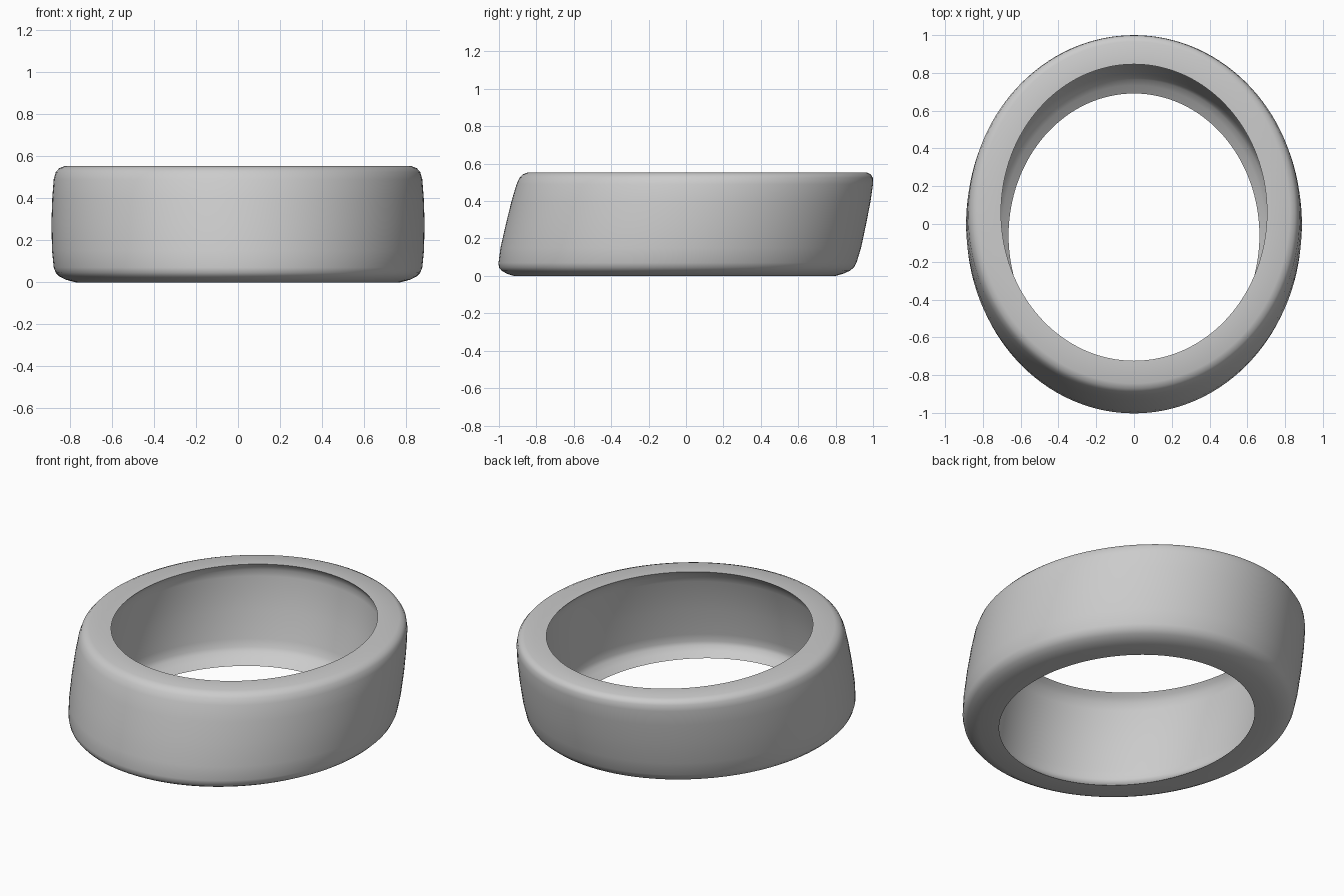
import bpy, bmesh, math

SEGMENTS = 128

# Remove the default cube
cube = bpy.data.objects.get("Cube")
if cube:
    bpy.data.objects.remove(cube, do_unlink=True)

# Cross-section stations around the band: (height, x radius, y radius)
outer = [(0, .775, .86), (.012, .82, .90), (.027, .85, .93), (.045, .868, .949),
         (.07, .878, .957), (.15, .886, .964), (.28, .889, .963), (.4, .885, .96),
         (.49, .878, .953), (.525, .868, .944), (.543, .852, .93), (.554, .825, .905)]
inner = [(.554, .704, .785), (.535, .721, .803), (.51, .734, .818), (.47, .741, .827),
         (.28, .743, .831), (.12, .742, .83), (.075, .738, .826), (.053, .727, .816),
         (.028, .7, .789), (0, .664, .752)]


def lean(z):
    """Backward offset of the slanted band at a given height."""
    return 0.22 * (z - 0.277)


# Band: loft elliptical rings around the closed cross-section
bm = bmesh.new()
rings = []
for z, rx, ry in outer + inner:
    ring = []
    for i in range(SEGMENTS):
        a = math.tau * i / SEGMENTS
        ring.append(bm.verts.new((rx * math.cos(a), lean(z) + ry * math.sin(a), z)))
    rings.append(ring)
for k, ring in enumerate(rings):
    above = rings[(k + 1) % len(rings)]
    for i in range(SEGMENTS):
        j = (i + 1) % SEGMENTS
        bm.faces.new((ring[i], ring[j], above[j], above[i]))
bmesh.ops.recalc_face_normals(bm, faces=bm.faces)
mesh = bpy.data.meshes.new("oval_band")
bm.to_mesh(mesh)
bm.free()
band = bpy.data.objects.new("oval_band", mesh)
bpy.context.collection.objects.link(band)

# Plain grey material
grey = bpy.data.materials.new("plain_grey")
grey.use_nodes = True
colour = (0.6, 0.6, 0.6, 1)
grey.diffuse_color = colour
grey.node_tree.nodes["Principled BSDF"].inputs["Base Color"].default_value = colour
mesh.materials.append(grey)

# Smooth walls, crisp inner rims
bpy.ops.object.select_all(action="DESELECT")
band.select_set(True)
bpy.context.view_layer.objects.active = band
bpy.ops.object.shade_smooth_by_angle(angle=math.radians(50))
